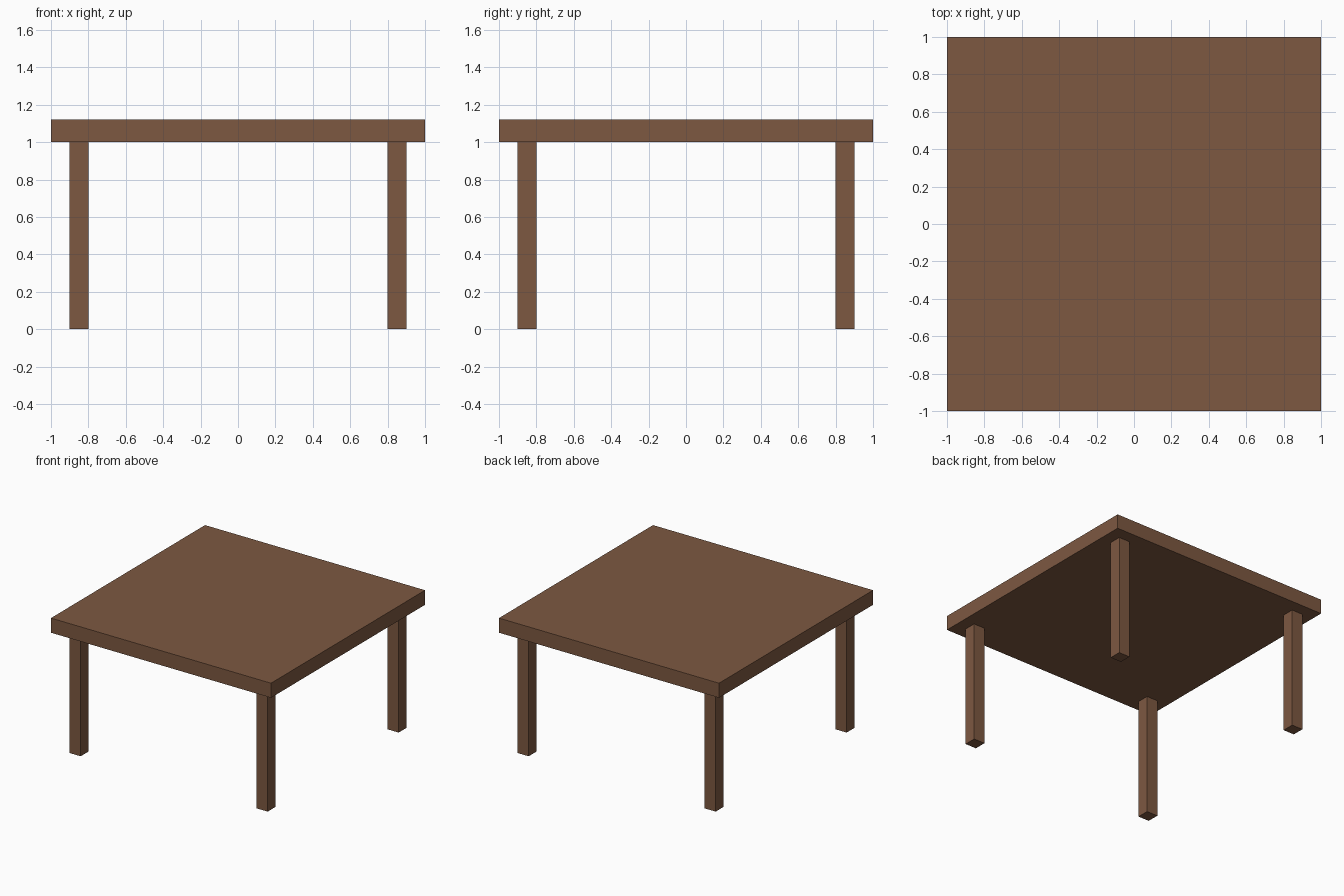
import bpy

if "Cube" in bpy.data.objects:
    bpy.data.objects.remove(bpy.data.objects["Cube"])

# One wood colour for the whole table
wood = bpy.data.materials.new("brown wood")
wood.diffuse_color = (0.205, 0.098, 0.053, 1.0)
wood.use_nodes = True
wood.node_tree.nodes["Principled BSDF"].inputs["Base Color"].default_value = wood.diffuse_color


def box(name, centre, size):
    bpy.ops.mesh.primitive_cube_add(size=1, location=centre)
    obj = bpy.context.object
    obj.name = name
    obj.scale = size
    bpy.ops.object.transform_apply(location=False, rotation=False, scale=True)
    obj.data.materials.append(wood)
    return obj


LEG_HEIGHT = 1.0
TOP_THICKNESS = 0.12

# Square table top
box("table_top", (0, 0, LEG_HEIGHT + TOP_THICKNESS / 2), (2, 2, TOP_THICKNESS))

# Four square legs, set in from the corners
for y, depth in ((-0.85, "front"), (0.85, "back")):
    for x, side in ((-0.85, "left"), (0.85, "right")):
        box(f"{depth}_{side}_leg", (x, y, LEG_HEIGHT / 2), (0.1, 0.1, LEG_HEIGHT))
